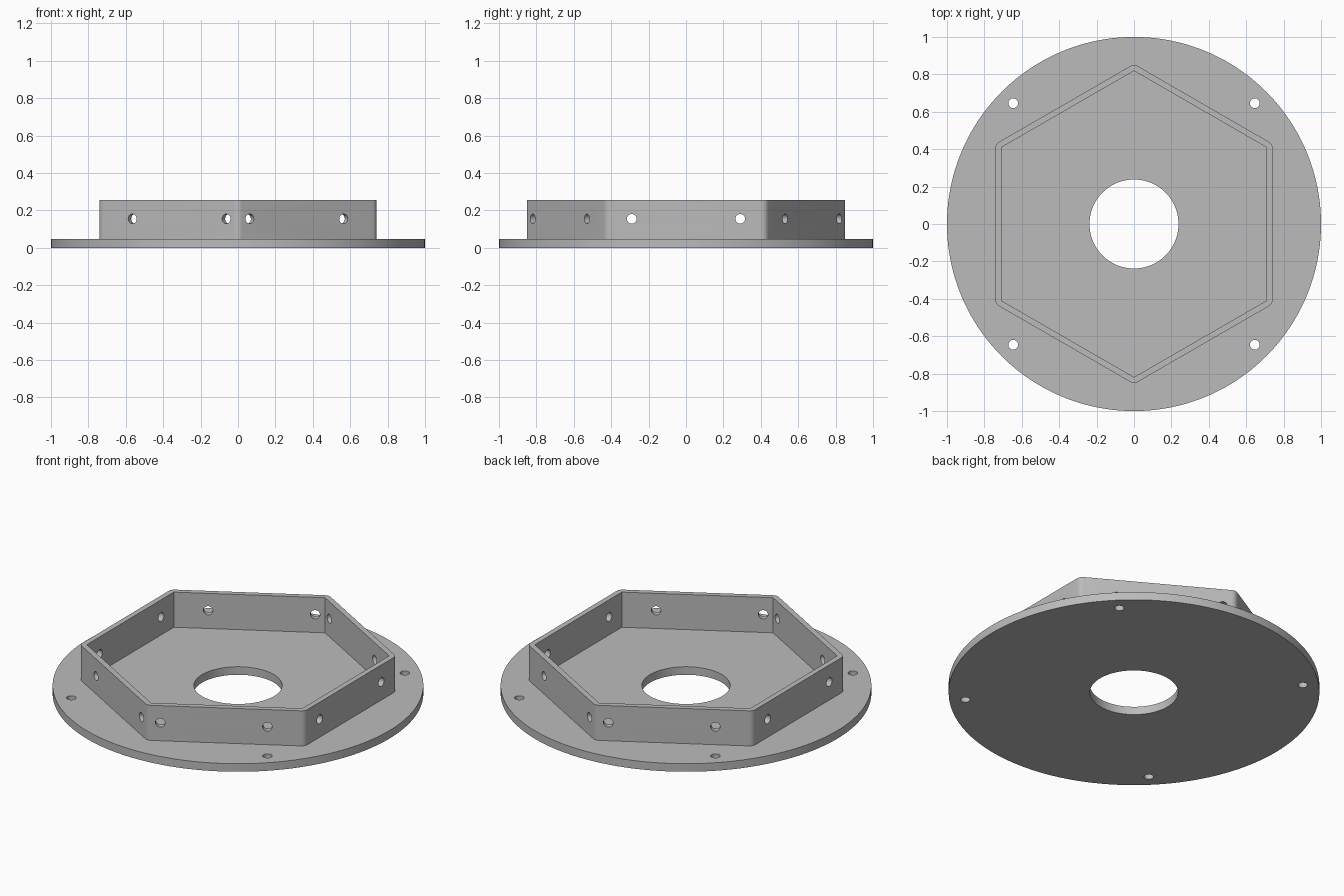
import bpy, bmesh, math
from mathutils import Matrix, Vector

if "Cube" in bpy.data.objects:
    bpy.data.objects.remove(bpy.data.objects["Cube"])

PLATE_H, TOP_Z, HOLE_Z = 0.048, 0.257, 0.155
OUTER, INNER = 0.741, 0.709        # distance from centre to hexagon flats
HOLE_R = 0.026

grey = bpy.data.materials.new("light_grey")
grey.diffuse_color = (0.5, 0.5, 0.5, 1)
grey.use_nodes = True
grey.node_tree.nodes["Principled BSDF"].inputs["Base Color"].default_value = grey.diffuse_color


def make(name, bm):
    mesh = bpy.data.meshes.new(name)
    bmesh.ops.recalc_face_normals(bm, faces=bm.faces)
    bm.to_mesh(mesh)
    bm.free()
    mesh.materials.append(grey)
    obj = bpy.data.objects.new(name, mesh)
    bpy.context.collection.objects.link(obj)
    return obj


def rod(bm, r, depth, matrix, segments=32):
    bmesh.ops.create_cone(bm, cap_ends=True, segments=segments, radius1=r,
                          radius2=r, depth=depth, matrix=matrix)


def prism(points, z0, z1):
    bm = bmesh.new()
    face = bm.faces.new([bm.verts.new((x, y, z0)) for x, y in points])
    out = bmesh.ops.extrude_face_region(bm, geom=[face])
    verts = [g for g in out["geom"] if isinstance(g, bmesh.types.BMVert)]
    bmesh.ops.translate(bm, vec=(0, 0, z1 - z0), verts=verts)
    return bm


def hexagon(apothem, fillet=0.0, steps=0):
    # corners at 30, 90, ... degrees, optionally rounded
    dist = (apothem - fillet) / math.cos(math.pi / 6)
    if not steps:
        fillet, dist = 0, apothem / math.cos(math.pi / 6)
    pts = []
    for k in range(6):
        a = math.radians(30 + 60 * k)
        for i in range(steps + 1):
            b = a + (math.radians(-30 + 60 * i / steps) if steps else 0)
            pts.append((dist * math.cos(a) + fillet * math.cos(b),
                        dist * math.sin(a) + fillet * math.sin(b)))
    return pts


def cut(obj, cutter):
    cutter.hide_render = True
    mod = obj.modifiers.new("cut", 'BOOLEAN')
    mod.operation, mod.solver, mod.object = 'DIFFERENCE', 'EXACT', cutter
    bpy.context.view_layer.objects.active = obj
    bpy.ops.object.modifier_apply(modifier=mod.name)
    bpy.data.objects.remove(cutter)


def smooth(obj):
    bpy.ops.object.select_all(action='DESELECT')
    obj.select_set(True)
    bpy.context.view_layer.objects.active = obj
    bpy.ops.object.shade_smooth_by_angle(angle=math.radians(25))


# round base plate with centre bore and four mounting holes
bm = bmesh.new()
rod(bm, 1.0, PLATE_H, Matrix.Translation((0, 0, PLATE_H / 2)), 160)
plate = make("base_plate", bm)
bm = bmesh.new()
rod(bm, 0.238, 0.3, Matrix.Identity(4), 96)
for sx in (-1, 1):
    for sy in (-1, 1):
        rod(bm, HOLE_R, 0.3, Matrix.Translation((sx * 0.646, sy * 0.646, 0)))
cut(plate, make("plate_cutter", bm))

# hexagonal wall, rounded outside and sharp inside
wall = make("hexagon_wall", prism(hexagon(OUTER, 0.04, 6), PLATE_H, TOP_Z))
cut(wall, make("inside_cutter", prism(hexagon(INNER), -0.1, 0.5)))

# two screw holes per side; slanted sides have them nearer the y corners
bm = bmesh.new()
for k in range(6):
    a = math.radians(60 * k)
    normal = Vector((math.cos(a), math.sin(a), 0))
    tangent = Vector((-math.sin(a), math.cos(a), 0))
    shift = 0.066 * (0, 1, -1, 0, 1, -1)[k]
    for side in (-0.29, 0.29):
        pos = normal * (OUTER + INNER) / 2 + tangent * (side + shift)
        pos.z = HOLE_Z
        turn = normal.to_track_quat('Z', 'Y').to_matrix().to_4x4()
        rod(bm, HOLE_R, 0.09, Matrix.Translation(pos) @ turn)
cut(wall, make("screw_hole_cutter", bm))

smooth(plate)
smooth(wall)
